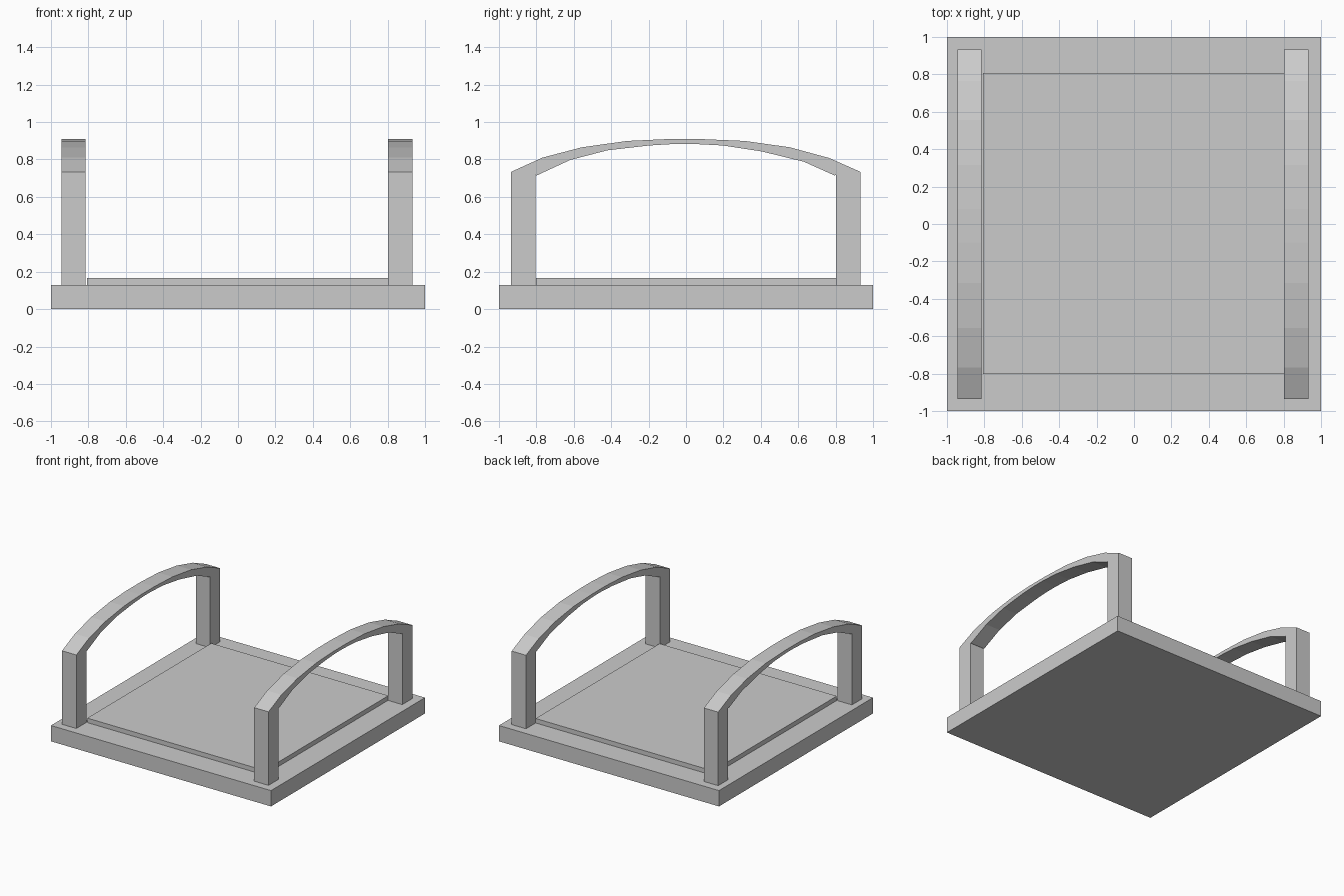
import bpy, bmesh

if "Cube" in bpy.data.objects:
    bpy.data.objects.remove(bpy.data.objects["Cube"])


def box(name, x0, x1, y0, y1, z0, z1):
    bm = bmesh.new()
    bmesh.ops.create_cube(bm, size=1)
    for v in bm.verts:
        v.co.x = x0 if v.co.x < 0 else x1
        v.co.y = y0 if v.co.y < 0 else y1
        v.co.z = z0 if v.co.z < 0 else z1
    return finish(bm, name)


def finish(bm, name):
    bmesh.ops.recalc_face_normals(bm, faces=bm.faces)
    mesh = bpy.data.meshes.new(name)
    bm.to_mesh(mesh)
    bm.free()
    obj = bpy.data.objects.new(name, mesh)
    bpy.context.collection.objects.link(obj)
    return obj


def arch(name, x0, x1, outer, inner):
    # Faceted band: a strip of quads between two (y, z) curves, extruded along x
    bm = bmesh.new()
    top = [bm.verts.new((x0, y, z)) for y, z in outer]
    low = [bm.verts.new((x0, y, z)) for y, z in inner]
    for i in range(len(top) - 1):
        bm.faces.new((top[i], top[i + 1], low[i + 1], low[i]))
    ext = bmesh.ops.extrude_face_region(bm, geom=bm.faces[:], use_keep_orig=True)
    verts = [g for g in ext["geom"] if isinstance(g, bmesh.types.BMVert)]
    bmesh.ops.translate(bm, vec=(x1 - x0, 0, 0), verts=verts)
    return finish(bm, name)


# Base slab and slightly raised tray floor
box("base", -1, 1, -1, 1, 0, 0.13)
box("floor_panel", -0.808, 0.802, -0.803, 0.807, 0.12, 0.167)

# Arch curves in the side view, front to back
OUTER = [(-0.935, 0.734), (-0.767, 0.81), (-0.557, 0.865), (-0.315, 0.899), (-0.10, 0.909),
         (0.08, 0.909), (0.315, 0.899), (0.555, 0.865), (0.765, 0.808), (0.932, 0.734)]
INNER = [(-0.797, 0.715), (-0.62, 0.797), (-0.42, 0.849), (-0.195, 0.875), (-0.06, 0.883),
         (0.04, 0.883), (0.195, 0.875), (0.405, 0.843), (0.63, 0.788), (0.793, 0.715)]

# Two side frames: a pair of posts bridged by an arched rail
for side, x0, x1 in (("left", -0.945, -0.815), ("right", 0.802, 0.932)):
    box(f"{side}_front_post", x0, x1, -0.935, -0.805, 0.12, 0.734)
    box(f"{side}_back_post", x0, x1, 0.802, 0.932, 0.12, 0.734)
    arch(f"{side}_arched_rail", x0, x1, OUTER, INNER)
